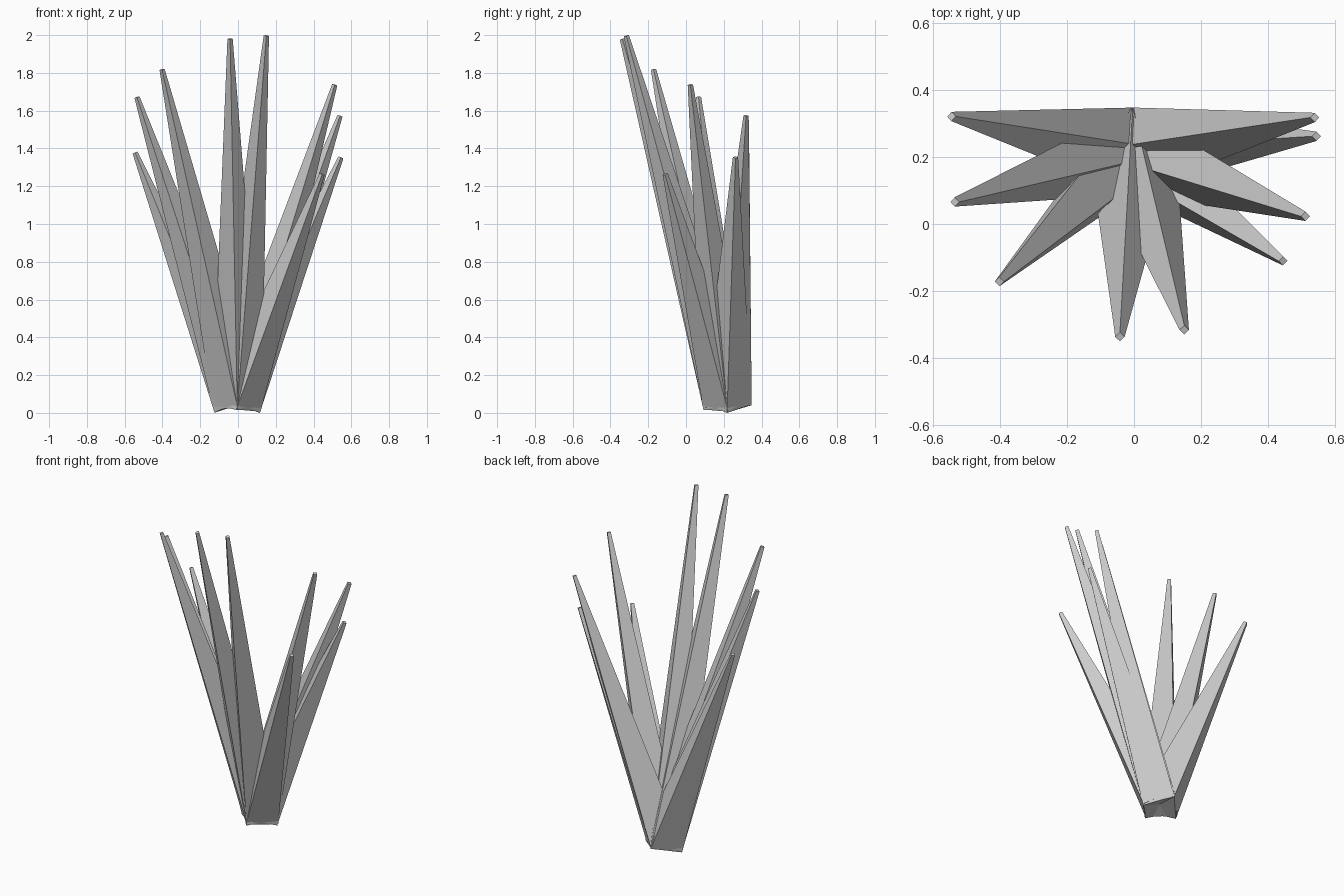
import bpy, bmesh
from mathutils import Vector, Matrix

if "Cube" in bpy.data.objects:
    bpy.data.objects.remove(bpy.data.objects["Cube"])

ROOT = Vector((-0.004, 0.218, 0.05))   # shared base centre of every spike
BASE_R, TIP_R = 0.13, 0.014

# centre of each blunt tip
TIPS = [
    (-0.545, 0.321, 1.378), (-0.535, 0.066, 1.672), (-0.402, -0.172, 1.818),
    (-0.042, -0.337, 1.98), (0.150, -0.316, 1.997), (0.512, 0.023, 1.737),
    (0.540, 0.318, 1.573), (0.545, 0.262, 1.353), (0.445, -0.110, 1.264),
]


def spike(name, tip):
    """Four-sided tapered crystal from the root to the tip."""
    axis = Vector(tip) - ROOT
    turn = Vector((0, 0, 1)).rotation_difference(axis).to_matrix()
    bm = bmesh.new()
    rings = []
    for centre, r in ((ROOT, BASE_R), (Vector(tip), TIP_R)):
        corners = [Vector(c) * r for c in ((1, 0, 0), (0, 1, 0), (-1, 0, 0), (0, -1, 0))]
        rings.append([bm.verts.new(centre + turn @ c) for c in corners])
    low, high = rings
    for i in range(4):
        j = (i + 1) % 4
        bm.faces.new((low[i], low[j], high[j], high[i]))
    bm.faces.new(low[::-1])
    bm.faces.new(high)
    mesh = bpy.data.meshes.new(name)
    bm.to_mesh(mesh)
    bm.free()
    bpy.context.collection.objects.link(bpy.data.objects.new(name, mesh))


# fan of spikes
for n, tip in enumerate(TIPS, 1):
    spike(f"crystal_spike_{n}", tip)
